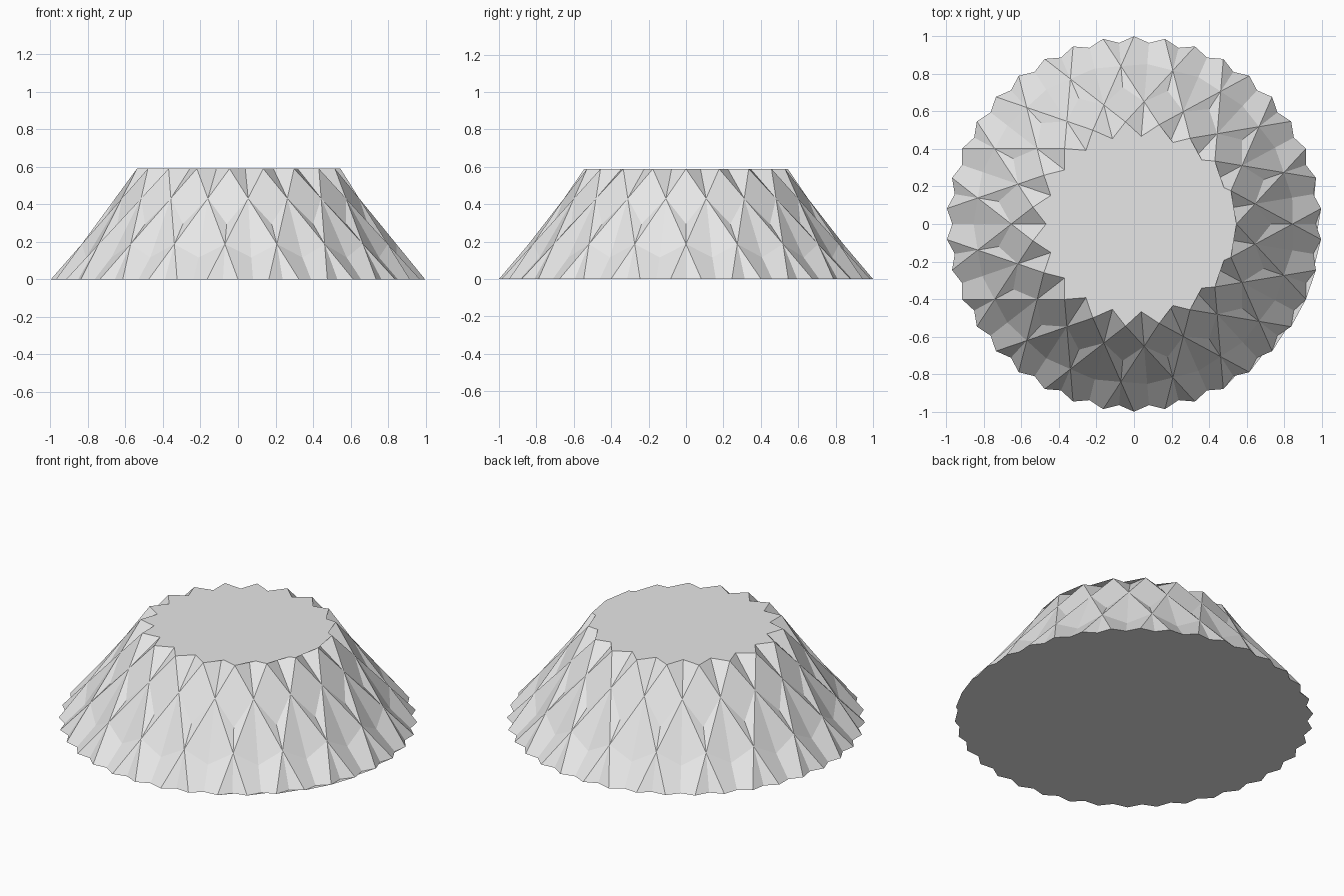
import bpy
import bmesh
from math import sin, cos, pi, sqrt

cube = bpy.data.objects.get("Cube")
if cube:
    bpy.data.objects.remove(cube, do_unlink=True)

# Star cupola: a 19/5 star on top, a 38/5 star below, all edges equal
N, D = 19, 5
STEP = 2 * pi * D / (2 * N)              # angle spanned by one bottom edge
R_BOTTOM = 1.0
EDGE = 2 * R_BOTTOM * sin(STEP / 2)
R_TOP = EDGE / (2 * sin(STEP))
INSET = R_BOTTOM * cos(STEP / 2) - R_TOP * cos(STEP)
HEIGHT = sqrt(EDGE ** 2 - INSET ** 2)

# Plain grey material
grey = bpy.data.materials.new("light grey")
grey.use_nodes = True
colour = (0.8, 0.8, 0.8, 1.0)
grey.diffuse_color = colour
grey.node_tree.nodes["Principled BSDF"].inputs["Base Color"].default_value = colour

bm = bmesh.new()


def ring(count, radius, z, start, step):
    """Points of a star ring, in the order its edges visit them."""
    return [bm.verts.new((radius * cos(start + i * step),
                          radius * sin(start + i * step), z))
            for i in range(count)]


top = ring(N, R_TOP, HEIGHT, 0, 2 * STEP)
bottom = ring(2 * N, R_BOTTOM, 0, -STEP / 2, STEP)

# Sides: a triangle under each top point, a square under each top edge
for k in range(N):
    a, b = bottom[2 * k], bottom[2 * k + 1]
    c = bottom[(2 * k + 2) % (2 * N)]
    bm.faces.new((a, b, top[k]))
    bm.faces.new((b, c, top[(k + 1) % N], top[k]))

# Caps: fans from the first point of each star
for i in range(1, N - 1):
    bm.faces.new((top[0], top[i], top[i + 1]))
for i in range(1, 2 * N - 1):
    bm.faces.new((bottom[0], bottom[i + 1], bottom[i]))

# Fan triangles that wind backwards are turned to face outward
bm.normal_update()
for f in bm.faces:
    zs = [v.co.z for v in f.verts]
    if max(zs) - min(zs) < 1e-6:
        outward = 1 if zs[0] > HEIGHT / 2 else -1
        if f.normal.z * outward < 0:
            f.normal_flip()

mesh = bpy.data.meshes.new("star_cupola")
bm.to_mesh(mesh)
bm.free()
mesh.materials.append(grey)
obj = bpy.data.objects.new("star_cupola", mesh)
bpy.context.collection.objects.link(obj)
